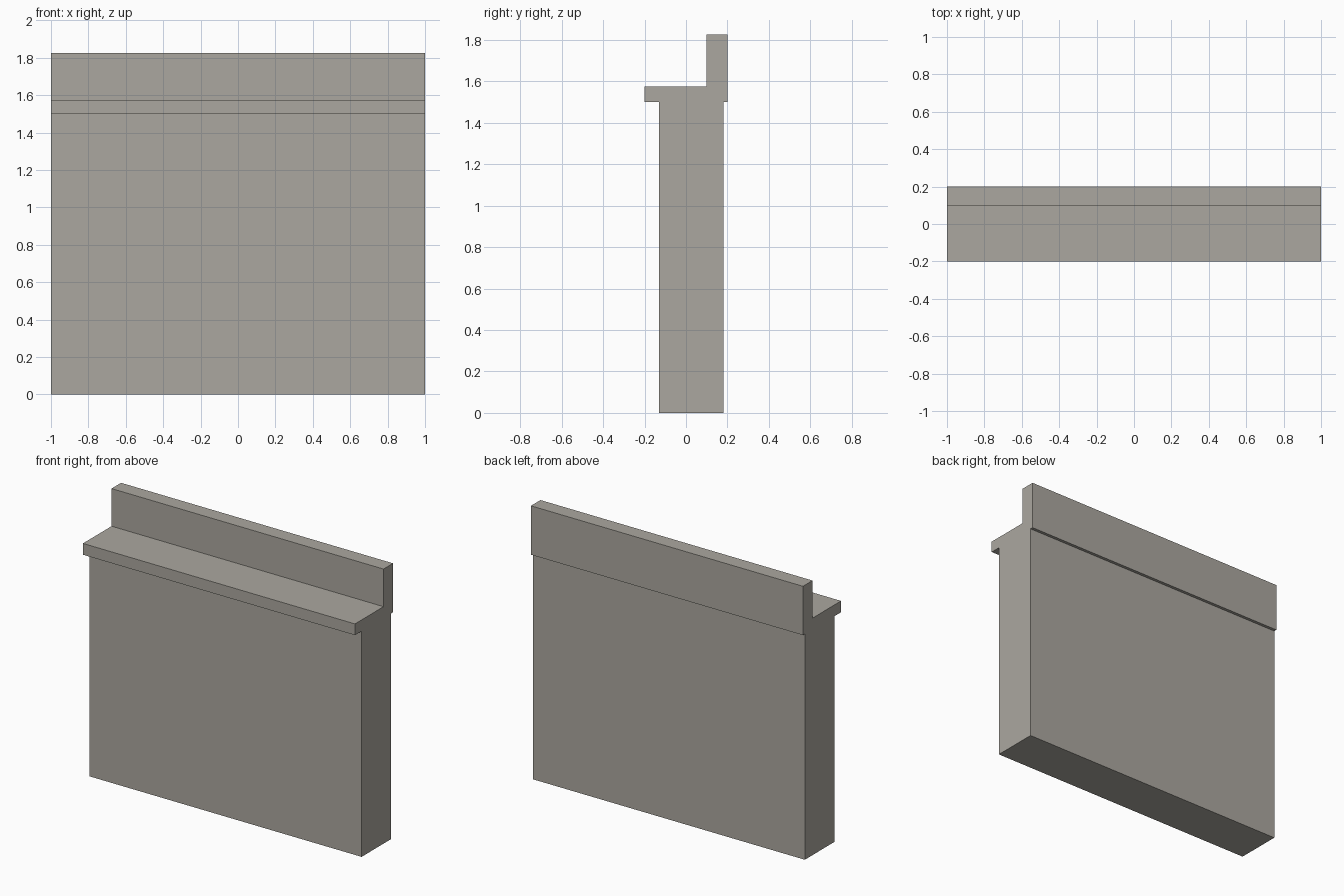
import bpy
import bmesh
from mathutils import Vector

cube = bpy.data.objects.get("Cube")
if cube:
    bpy.data.objects.remove(cube, do_unlink=True)

# Main dimensions
LENGTH = 2.0
WALL_FRONT, WALL_BACK = -0.13, 0.18
LEDGE_FRONT, LEDGE_BACK = -0.2, 0.2
PARAPET_FRONT = 0.1
WALL_TOP, LEDGE_TOP, PARAPET_TOP = 1.5, 1.575, 1.825

# Stone colour
stone = bpy.data.materials.new("warm_grey_stone")
stone.use_nodes = True
colour = (0.41, 0.39, 0.35, 1.0)
stone.diffuse_color = colour
bsdf = next(n for n in stone.node_tree.nodes if n.type == "BSDF_PRINCIPLED")
bsdf.inputs["Base Color"].default_value = colour


def extrude_profile(name, profile, length, material):
    """Sweep a closed (y, z) outline along x, centred on x = 0."""
    bm = bmesh.new()
    verts = [bm.verts.new((-length / 2, y, z)) for y, z in profile]
    end = bm.faces.new(verts)
    swept = bmesh.ops.extrude_face_region(bm, geom=[end], use_keep_orig=True)
    moved = [g for g in swept["geom"] if isinstance(g, bmesh.types.BMVert)]
    bmesh.ops.translate(bm, verts=moved, vec=Vector((length, 0, 0)))
    bmesh.ops.recalc_face_normals(bm, faces=bm.faces)
    mesh = bpy.data.meshes.new(name)
    bm.to_mesh(mesh)
    bm.free()
    mesh.materials.append(material)
    obj = bpy.data.objects.new(name, mesh)
    bpy.context.collection.objects.link(obj)
    return obj


# Wall with overhanging ledge and rear parapet, as one continuous section
section = [
    (WALL_FRONT, 0),
    (WALL_BACK, 0),
    (WALL_BACK, WALL_TOP),
    (LEDGE_BACK, WALL_TOP),
    (LEDGE_BACK, PARAPET_TOP),
    (PARAPET_FRONT, PARAPET_TOP),
    (PARAPET_FRONT, LEDGE_TOP),
    (LEDGE_FRONT, LEDGE_TOP),
    (LEDGE_FRONT, WALL_TOP),
    (WALL_FRONT, WALL_TOP),
]
extrude_profile("wall_with_ledge_and_parapet", section, LENGTH, stone)
